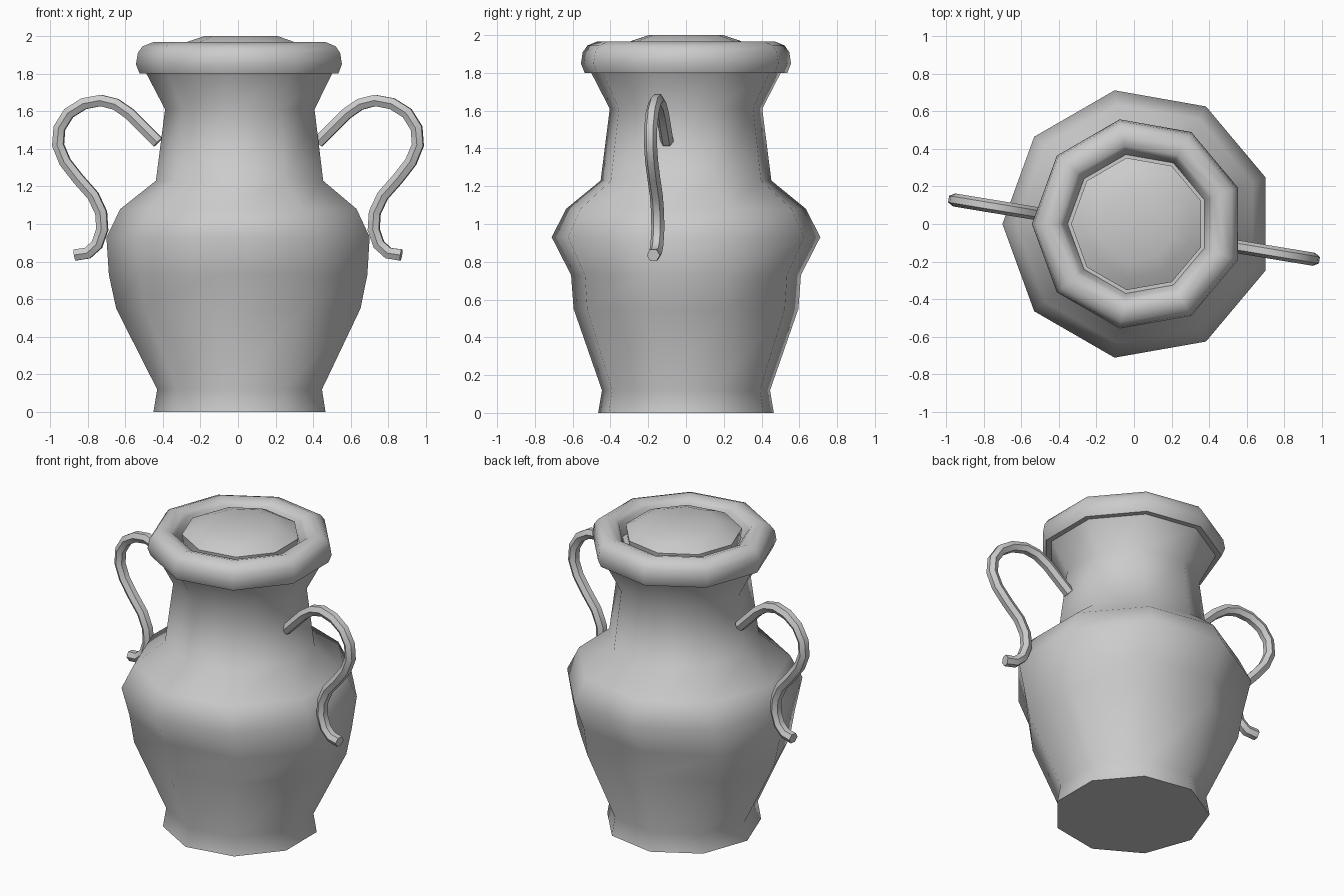
import bpy, bmesh
from math import cos, sin, radians, pi

if "Cube" in bpy.data.objects:
    bpy.data.objects.remove(bpy.data.objects["Cube"])

SIDES = 9
CX = 0.022  # axis offset of the nine-sided body


def smooth(ob, angle):
    bpy.ops.object.select_all(action='DESELECT')
    ob.select_set(True)
    bpy.context.view_layer.objects.active = ob
    bpy.ops.object.shade_smooth_by_angle(angle=radians(angle))


def lathe(name, profile, cap_start=False, cap_end=False):
    """Rings of (x radius, y radius, z) joined into a nine-sided shell."""
    bm = bmesh.new()
    rings = []
    for rx, ry, z in profile:
        rings.append([bm.verts.new((CX + rx * cos(pi + 2 * pi * i / SIDES),
                                    ry * sin(pi + 2 * pi * i / SIDES), z))
                      for i in range(SIDES)])
    for a, b in zip(rings, rings[1:]):
        for i in range(SIDES):
            j = (i + 1) % SIDES
            bm.faces.new((a[i], a[j], b[j], b[i]))
    if cap_start:
        bm.faces.new(rings[0][::-1])
    if cap_end:
        bm.faces.new(rings[-1])
    me = bpy.data.meshes.new(name)
    bm.to_mesh(me)
    bm.free()
    ob = bpy.data.objects.new(name, me)
    bpy.context.collection.objects.link(ob)
    smooth(ob, 48)
    return ob


def rnd(points):
    return [(r, r, z) for r, z in points]


# Jar body: foot, belly (flattened front to back), shoulder, flared neck
lathe("jar_body",
      rnd([(0.472, 0.0), (0.452, 0.12)])
      + [(0.67, 0.604, 0.55), (0.709, 0.618, 0.73), (0.722, 0.722, 0.93),
         (0.648, 0.645, 1.08)]
      + rnd([(0.459, 1.23), (0.41, 1.61), (0.512, 1.805)]),
      cap_start=True)

# Rolled rim with the groove inside it
lathe("rim", rnd([(0.50, 1.80), (0.545, 1.80), (0.565, 1.85), (0.555, 1.91),
                  (0.53, 1.945), (0.475, 1.967), (0.42, 1.95), (0.40, 1.93),
                  (0.375, 1.85), (0.34, 1.85)]))

# Low domed lid
lathe("lid", rnd([(0.345, 1.85), (0.357, 1.935), (0.29, 1.97), (0.20, 2.0)]),
      cap_end=True)

# S-shaped handles, lying in a slightly turned vertical plane
PATH = [(0.425, 1.435), (0.50, 1.51), (0.575, 1.585), (0.65, 1.637),
        (0.73, 1.657), (0.82, 1.64), (0.90, 1.59), (0.95, 1.51),
        (0.957, 1.42), (0.92, 1.33), (0.85, 1.24), (0.77, 1.15),
        (0.728, 1.06), (0.722, 0.97), (0.75, 0.89), (0.80, 0.845),
        (0.868, 0.835)]


def handle(name, side):
    cu = bpy.data.curves.new(name, 'CURVE')
    cu.dimensions = '3D'
    cu.bevel_depth = 0.035
    cu.bevel_resolution = 1
    cu.use_fill_caps = True
    sp = cu.splines.new('POLY')
    sp.points.add(len(PATH) - 1)
    for p, (x, z) in zip(sp.points, PATH):
        p.co = (side * x, -0.03 - 0.165 * side * x, z, 1)
    ob = bpy.data.objects.new(name, cu)
    bpy.context.collection.objects.link(ob)
    bpy.ops.object.select_all(action='DESELECT')
    ob.select_set(True)
    bpy.context.view_layer.objects.active = ob
    bpy.ops.object.convert(target='MESH')
    smooth(bpy.context.view_layer.objects.active, 40)


handle("right_handle", 1)
handle("left_handle", -1)
